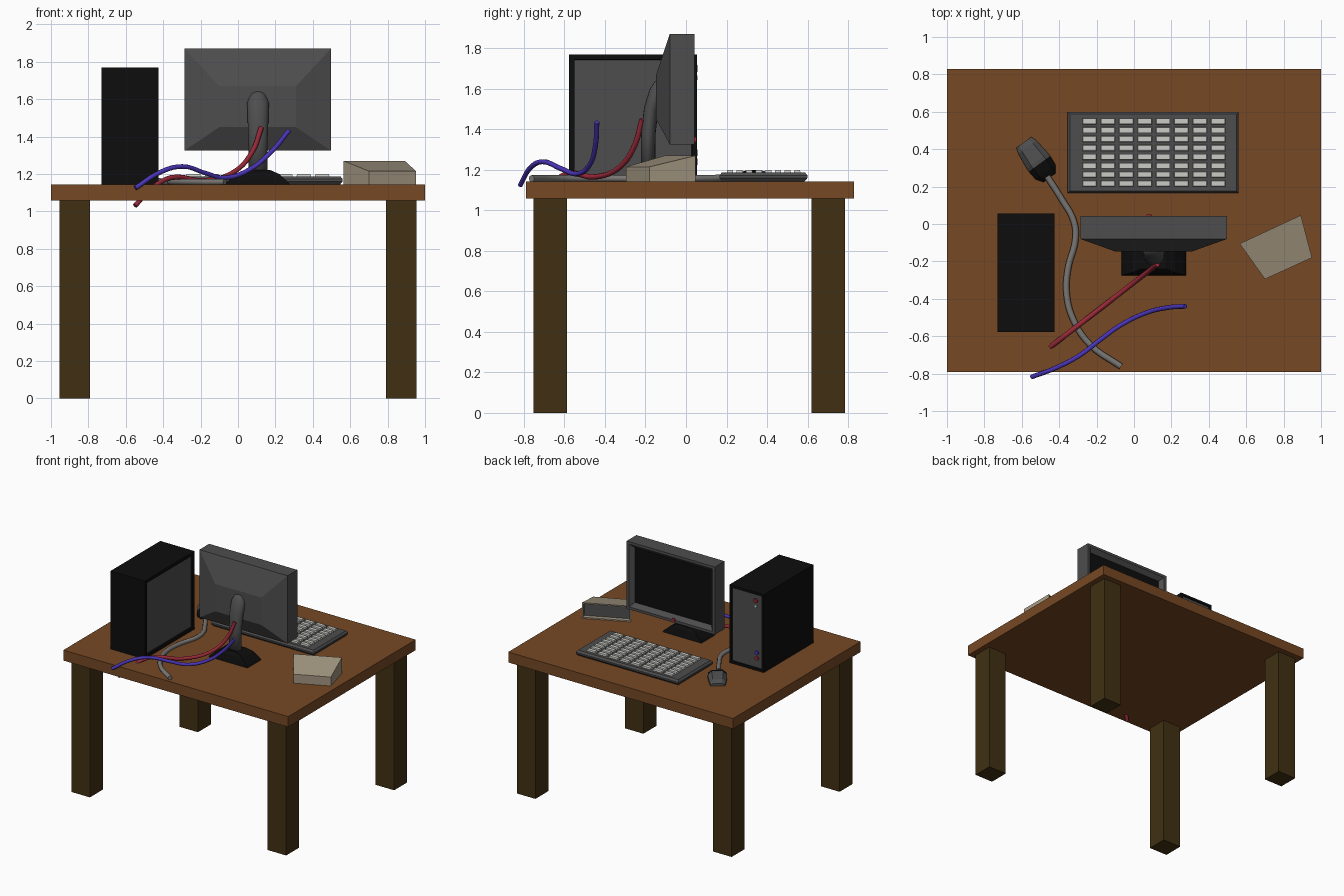
import bpy, bmesh, math
from mathutils import Vector, Matrix

if "Cube" in bpy.data.objects:
    bpy.data.objects.remove(bpy.data.objects["Cube"])


def material(name, r, g, b):
    m = bpy.data.materials.new(name)
    m.diffuse_color = (r, g, b, 1)
    m.use_nodes = True
    m.node_tree.nodes["Principled BSDF"].inputs["Base Color"].default_value = m.diffuse_color
    return m


WOOD = material("table wood", 0.18, 0.065, 0.017)
LEG = material("dark leg wood", 0.052, 0.03, 0.006)
GREY = material("dark grey plastic", 0.075, 0.075, 0.075)
BLACK = material("black plastic", 0.004, 0.004, 0.004)
BEIGE = material("beige case", 0.36, 0.30, 0.215)
RED = material("red", 0.32, 0.022, 0.04)
BLUE = material("blue", 0.07, 0.035, 0.48)
CORD = material("cord grey", 0.19, 0.185, 0.175)
KEY = material("light keys", 0.6, 0.6, 0.57)


def finish(name, bm, mats, smooth=False):
    bmesh.ops.recalc_face_normals(bm, faces=bm.faces)
    me = bpy.data.meshes.new(name)
    bm.to_mesh(me)
    bm.free()
    for m in mats:
        me.materials.append(m)
    for p in me.polygons:
        p.use_smooth = smooth
    ob = bpy.data.objects.new(name, me)
    bpy.context.collection.objects.link(ob)
    return ob


def loft(rings, bm=None):
    """Skin equal-length rings of points and cap both ends."""
    bm = bm or bmesh.new()
    vs = [[bm.verts.new(p) for p in r] for r in rings]
    n = len(vs[0])
    for a, b in zip(vs, vs[1:]):
        for i in range(n):
            bm.faces.new((a[i], a[(i + 1) % n], b[(i + 1) % n], b[i]))
    bm.faces.new(vs[0])
    bm.faces.new(vs[-1])
    bmesh.ops.recalc_face_normals(bm, faces=bm.faces)
    return bm


def rect(x0, x1, y0, y1, z):
    return [(x0, y0, z), (x1, y0, z), (x1, y1, z), (x0, y1, z)]


def box(x0, x1, y0, y1, z0, z1, bm=None):
    return loft([rect(x0, x1, y0, y1, z0), rect(x0, x1, y0, y1, z1)], bm)


def recess(bm, direction, margin, slope, depth, index=1):
    """Sink a panel into the face that points along direction."""
    bm.normal_update()
    f = max(bm.faces, key=lambda f: (round(f.normal.dot(Vector(direction)), 3), f.calc_area()))
    if margin:
        bmesh.ops.inset_individual(bm, faces=[f], thickness=margin)
    bm.normal_update()
    bmesh.ops.inset_individual(bm, faces=[f], thickness=slope, depth=-depth)
    f.material_index = index


def button(name, x, y, z, r, mat):
    bm = bmesh.new()
    m = Matrix.Translation((x, y, z)) @ Matrix.Rotation(math.pi / 2, 4, 'X')
    bmesh.ops.create_cone(bm, cap_ends=True, segments=12, radius1=r, radius2=r,
                          depth=0.012, matrix=m)
    finish(name, bm, [mat])


def cable(name, pts, r, mat):
    cu = bpy.data.curves.new(name, 'CURVE')
    cu.dimensions = '3D'
    cu.bevel_depth = r
    cu.bevel_resolution = 2
    cu.use_fill_caps = True
    cu.resolution_u = 5
    sp = cu.splines.new('BEZIER')
    sp.bezier_points.add(len(pts) - 1)
    for b, p in zip(sp.bezier_points, pts):
        b.co = p
        b.handle_left_type = b.handle_right_type = 'AUTO'
    cu.materials.append(mat)
    bpy.context.collection.objects.link(bpy.data.objects.new(name, cu))


TOP = 1.143

# Table
finish("table_top", box(-1, 1, -0.79, 0.83, 1.059, TOP), [WOOD])
for side, x in (("left", -0.873), ("right", 0.873)):
    for end, y in (("front", -0.67), ("back", 0.702)):
        finish(f"{end}_{side}_leg", box(x - .082, x + .082, y - .082, y + .082, 0, 1.06), [LEG])

# Computer tower with recessed side and control panels
bm = box(-0.73, -0.425, -0.577, 0.055, TOP, 1.77)
recess(bm, (1, 0, 0), 0.036, 0.002, 0.012)
recess(bm, (0, 1, 0), 0.028, 0.002, 0.008)
finish("computer_tower", bm, [BLACK, GREY])
button("power_button", -0.655, 0.05, 1.70, 0.018, RED)
button("reset_button", -0.655, 0.05, 1.655, 0.011, KEY)
button("blue_socket", -0.665, 0.05, 1.285, 0.016, BLUE)
button("red_socket", -0.665, 0.05, 1.24, 0.016, RED)

# Monitor: box with tapered rear and sunken screen
def upright(x0, x1, z0, z1, y):
    return [(x0, y, z0), (x1, y, z0), (x1, y, z1), (x0, y, z1)]


bm = loft([upright(-0.10, 0.31, 1.45, 1.67, -0.147),
           upright(-0.287, 0.497, 1.325, 1.87, -0.08),
           upright(-0.287, 0.497, 1.325, 1.87, 0.043)])
recess(bm, (0, 1, 0), 0.03, 0.045, 0.03)
finish("monitor", bm, [GREY, BLACK])
button("monitor_button", 0.08, 0.045, 1.347, 0.014, RED)

# Monitor stand: curved neck on a domed foot
def ellipse(c, rx, ry, tilt, n=16):
    out = []
    for i in range(n):
        a = 2 * math.pi * i / n
        v = Matrix.Rotation(tilt, 3, 'X') @ Vector((rx * math.cos(a), ry * math.sin(a), 0))
        out.append(Vector(c) + v)
    return out


neck = [(-0.188, 1.17, .050, .036, 0), (-0.186, 1.38, .051, .036, -.03),
        (-0.172, 1.50, .056, .036, -.2), (-0.148, 1.58, .058, .036, -.5),
        (-0.13, 1.615, .045, .032, -.8), (-0.115, 1.635, .025, .02, -1.0)]
ob = finish("monitor_neck", loft([ellipse((0.107, y, z), rx, ry, t) for y, z, rx, ry, t in neck]),
            [GREY], True)
finish("monitor_foot", loft([rect(-0.067, 0.277, -0.275, -0.10, TOP),
                             rect(-0.055, 0.265, -0.272, -0.105, 1.16),
                             rect(-0.01, 0.22, -0.26, -0.115, 1.2),
                             rect(0.04, 0.17, -0.24, -0.13, 1.222)]), [BLACK])

# Keyboard with an 8 x 8 grid of keys
finish("keyboard_body", loft([rect(-0.34, 0.545, 0.18, 0.585, TOP),
                              rect(-0.355, 0.56, 0.165, 0.60, 1.16),
                              rect(-0.355, 0.56, 0.165, 0.60, 1.172),
                              rect(-0.343, 0.548, 0.177, 0.588, 1.187)]), [GREY])
bm = bmesh.new()
for i in range(8):
    for j in range(8):
        x, y = -0.238 + 0.0983 * i, 0.217 + 0.0474 * j
        loft([rect(x - .04, x + .04, y - .017, y + .017, 1.18),
              rect(x - .036, x + .036, y - .014, y + .014, 1.2)], bm)
finish("keyboard_keys", bm, [KEY])

# Mouse: long axis local u, black nose toward the cord
centre, ang = Vector((-0.517, 0.338, TOP)), math.radians(-54)
sections = [(-.122, .050, .022), (-.09, .060, .042), (0, .070, .055), (.02, .071, .054),
            (.075, .066, .04), (.112, .040, .02)]
rot = Matrix.Rotation(ang, 3, 'Z')
rings = [[centre + rot @ Vector((u, w * a, h * b))
          for a, b in ((-1, 0), (-1, .45), (-.6, 1), (.6, 1), (1, .45), (1, 0))]
         for u, w, h in sections]
bm = loft(rings)
for f in bm.faces:
    if (rot.inverted() @ (f.calc_center_median() - centre)).x > 0.03:
        f.material_index = 1
finish("mouse", bm, [GREY, BLACK])

# Cables
cable("mouse_cord", [(-0.465, 0.255, 1.165), (-0.385, 0.13, 1.158), (-0.322, 0.015, 1.157),
                     (-0.313, -0.08, 1.157), (-0.353, -0.24, 1.157), (-0.36, -0.375, 1.157),
                     (-0.325, -0.51, 1.157), (-0.235, -0.645, 1.157), (-0.07, -0.762, 1.157)],
      0.017, CORD)
red = [(0.125, 1.45), (0.077, 1.32), (-0.015, 1.215), (-0.175, 1.165), (-0.36, 1.18),
       (-0.475, 1.11), (-0.55, 1.03)]
cable("red_cable", [(x, -0.313 + 0.77 * x, z) for x, z in red], 0.0135, RED)
cable("blue_cable", [(0.275, -0.44, 1.435), (0.18, -0.447, 1.32), (0.065, -0.475, 1.225),
                     (-0.07, -0.54, 1.18), (-0.175, -0.615, 1.205), (-0.295, -0.705, 1.24),
                     (-0.415, -0.768, 1.21), (-0.548, -0.818, 1.125)], 0.0125, BLUE)

# Wedge-shaped speaker box, open toward the back
plan = [(0.565, -0.105), (0.70, -0.295), (0.952, -0.18), (0.892, 0.047)]
bm = loft([[(x, y, TOP) for x, y in plan],
           [(x, y, z) for (x, y), z in zip(plan, (1.27, 1.215, 1.215, 1.27))]])
recess(bm, (-0.42, 0.91, 0), 0.014, 0.002, 0.03)
finish("speaker_box", bm, [BEIGE, GREY])
